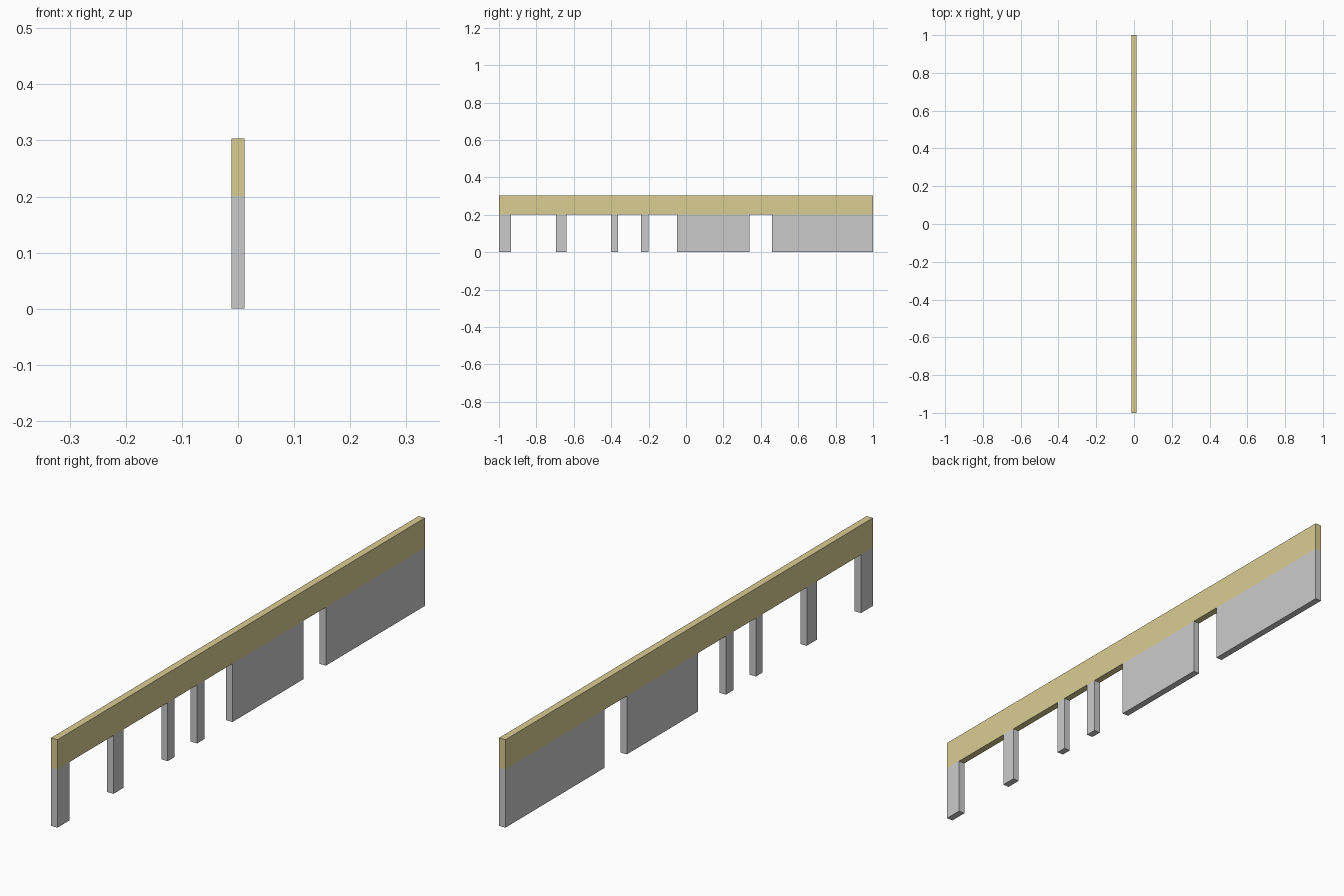
import bpy

if "Cube" in bpy.data.objects:
    bpy.data.objects.remove(bpy.data.objects["Cube"])

THICK = 0.024
BEAM_Z = 0.201
TOP_Z = 0.303


def box(name, y0, y1, z0, z1, mat=None):
    bpy.ops.mesh.primitive_cube_add(size=1, location=(0, (y0 + y1) / 2, (z0 + z1) / 2))
    ob = bpy.context.object
    ob.name = name
    ob.scale = (THICK, y1 - y0, z1 - z0)
    bpy.ops.object.transform_apply(location=False, rotation=False, scale=True)
    if mat:
        ob.data.materials.append(mat)
    return ob


# Long sand-coloured beam on top
sand = bpy.data.materials.new("sand")
sand.diffuse_color = (0.70, 0.61, 0.29, 1)
sand.use_nodes = True
sand.node_tree.nodes["Principled BSDF"].inputs["Base Color"].default_value = sand.diffuse_color
box("top_beam", -1, 1, BEAM_Z, TOP_Z, sand)

# Grey wall piers between the openings
piers = [
    ("end_pier", -1, -0.935),
    ("wide_post", -0.695, -0.64),
    ("narrow_post_front", -0.40, -0.363),
    ("narrow_post_back", -0.24, -0.20),
    ("middle_wall_panel", -0.047, 0.339),
    ("end_wall_panel", 0.461, 1),
]
for name, y0, y1 in piers:
    box(name, y0, y1, 0, BEAM_Z)
